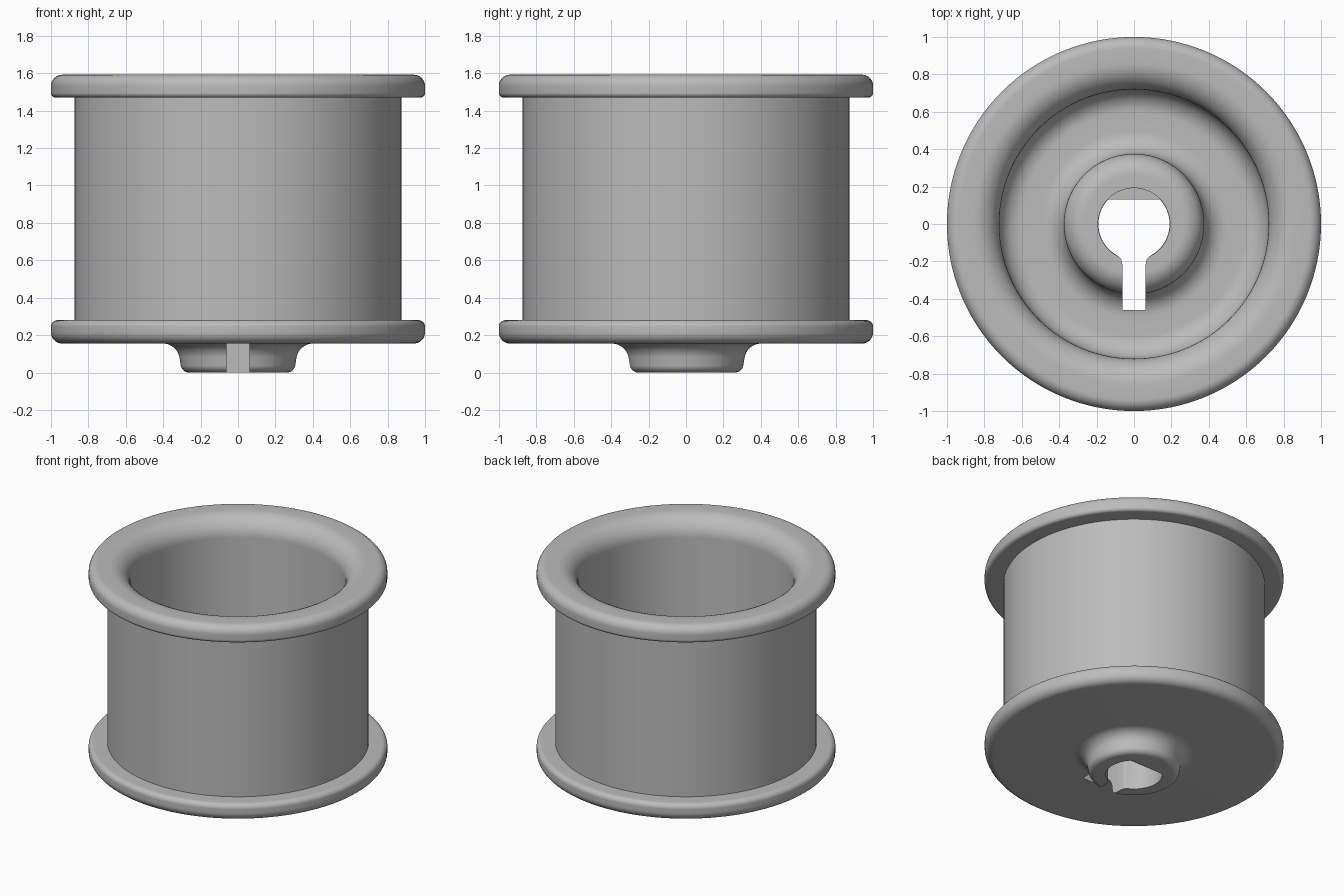
import bpy, bmesh, math
from mathutils import Vector

if "Cube" in bpy.data.objects:
    bpy.data.objects.remove(bpy.data.objects["Cube"], do_unlink=True)

SEGMENTS = 128

grey = bpy.data.materials.new("plain grey")
grey.use_nodes = True
colour = (0.5, 0.5, 0.5, 1)
grey.diffuse_color = colour
grey.node_tree.nodes["Principled BSDF"].inputs["Base Color"].default_value = colour


def rounded(corners, steps=8):
    """Closed outline from (x, y, radius) corners, each replaced by an arc."""
    out = []
    for i, (x, y, rad) in enumerate(corners):
        p = Vector((x, y))
        if rad == 0:
            out.append(p)
            continue
        a = (Vector(corners[i - 1][:2]) - p).normalized()
        b = (Vector(corners[(i + 1) % len(corners)][:2]) - p).normalized()
        half = a.angle(b) / 2
        centre = p + (a + b).normalized() * rad / math.sin(half)
        reach = rad / math.tan(half)
        start, end = p + a * reach - centre, p + b * reach - centre
        for k in range(steps + 1):
            out.append(centre + start.lerp(end, k / steps).normalized() * rad)
    return out


def finish(bm, name):
    bmesh.ops.recalc_face_normals(bm, faces=bm.faces)
    mesh = bpy.data.meshes.new(name)
    bm.to_mesh(mesh)
    bm.free()
    mesh.materials.append(grey)
    obj = bpy.data.objects.new(name, mesh)
    bpy.context.collection.objects.link(obj)
    return obj


def lathe(name, outline):
    bm = bmesh.new()
    rings = []
    for s in range(SEGMENTS):
        t = 2 * math.pi * s / SEGMENTS
        rings.append([bm.verts.new((p.x * math.cos(t), p.x * math.sin(t), p.y)) for p in outline])
    n = len(outline)
    for s in range(SEGMENTS):
        a, b = rings[s], rings[(s + 1) % SEGMENTS]
        for i in range(n):
            j = (i + 1) % n
            bm.faces.new((a[i], a[j], b[j], b[i]))
    return finish(bm, name)


def prism(name, outline, low, high):
    bm = bmesh.new()
    base = bm.faces.new([bm.verts.new((x, y, low)) for x, y in outline])
    top = bmesh.ops.extrude_face_region(bm, geom=[base], use_keep_orig=True)["geom"]
    moved = [g for g in top if isinstance(g, bmesh.types.BMVert)]
    bmesh.ops.translate(bm, verts=moved, vec=(0, 0, high - low))
    obj = finish(bm, name)
    obj.hide_render = True
    return obj


# Spool cross-section: boss, flanges, barrel, inner floor and hub
spool = lathe("spool", rounded([
    (0.05, 0, 0), (0.3, 0, 0.045), (0.325, 0.155, 0.09),
    (1, 0.155, 0.06), (1, 0.28, 0.035), (0.875, 0.28, 0),
    (0.875, 1.47, 0), (1, 1.47, 0.025), (1, 1.592, 0.06),
    (0.72, 1.592, 0.14), (0.72, 0.28, 0.12),
    (0.375, 0.28, 0.12), (0.375, 0.6, 0.11), (0.05, 0.6, 0),
]))

# Keyhole: flat-sided shaft bore with a rounded mouth leading into the slot
BORE = 0.19
flat = math.asin(0.13 / BORE)
mouth = math.radians(-58)
side = []
for k in range(25):
    t = flat + (mouth - flat) * k / 24
    side.append((BORE * math.cos(t), BORE * math.sin(t)))
side += [(0.08, -0.175), (0.068, -0.19), (0.0625, -0.215), (0.0625, -0.46)]
keyhole = prism("keyhole_cutter", side + [(-x, y) for x, y in reversed(side)], -0.2, 1)

# Round upper bore, leaving a ledge above the flat
circle = [(0.192 * math.cos(2 * math.pi * k / 64), 0.192 * math.sin(2 * math.pi * k / 64))
          for k in range(64)]
bore = prism("bore_cutter", circle, 0.45, 1.1)

bpy.ops.object.select_all(action="DESELECT")
bpy.context.view_layer.objects.active = spool
spool.select_set(True)
for cutter in (keyhole, bore):
    mod = spool.modifiers.new("cut", "BOOLEAN")
    mod.operation = "DIFFERENCE"
    mod.solver = "EXACT"
    mod.object = cutter
    bpy.ops.object.modifier_apply(modifier=mod.name)
    bpy.data.objects.remove(cutter, do_unlink=True)
bpy.ops.object.shade_smooth_by_angle(angle=math.radians(30))
